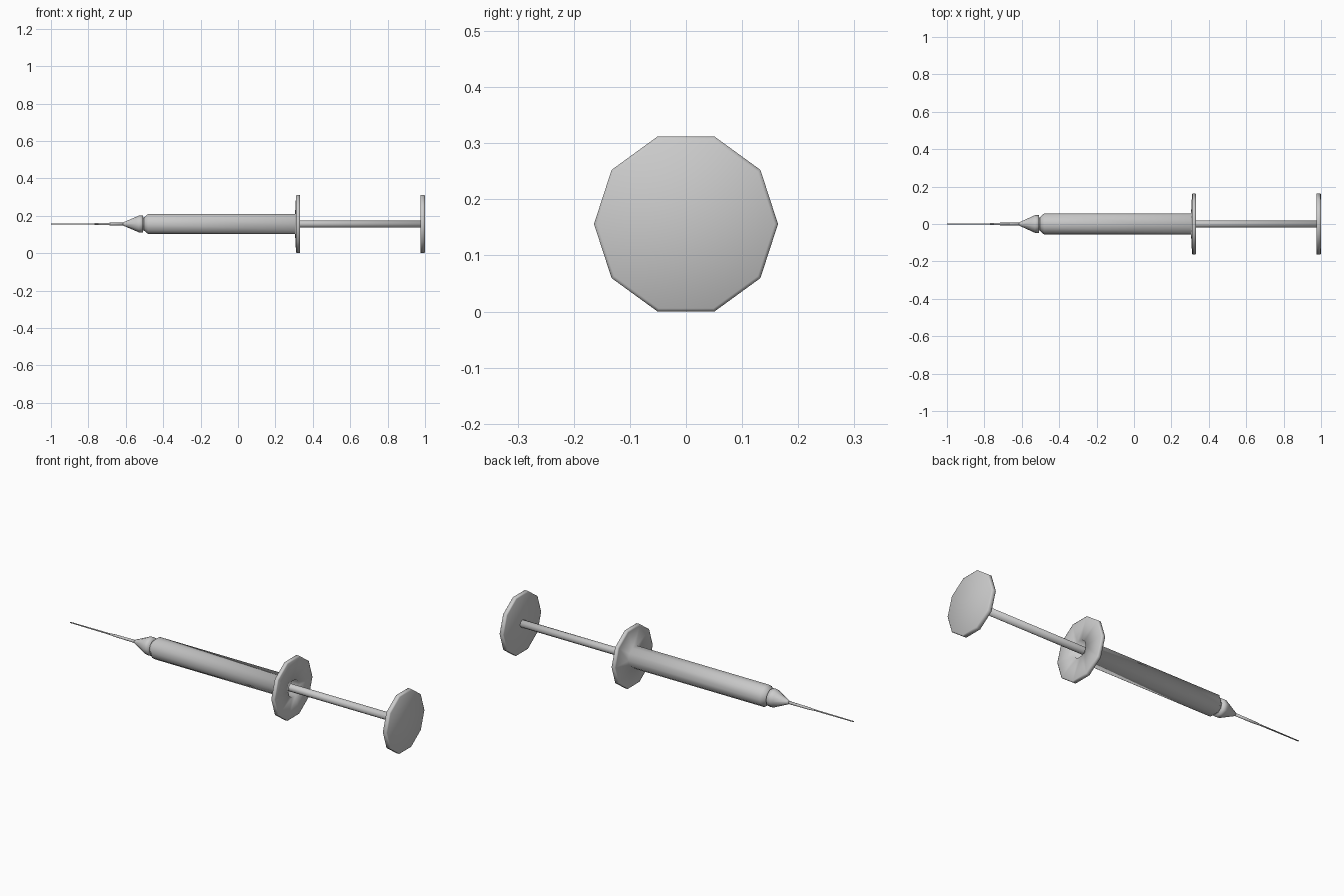
import bpy, bmesh, math

if "Cube" in bpy.data.objects:
    bpy.data.objects.remove(bpy.data.objects["Cube"])

SIDES = 10
AXIS_Z = 0.156


def lathe(name, profile, cap_start=True, cap_end=True):
    """Revolve (x, radius) points around the long axis of the syringe."""
    bm = bmesh.new()
    rings = []
    for x, r in profile:
        ring = []
        for i in range(SIDES):
            a = 2 * math.pi * i / SIDES
            ring.append(bm.verts.new((x, r * math.cos(a), AXIS_Z + r * math.sin(a))))
        rings.append(ring)
    for a, b in zip(rings, rings[1:]):
        for i in range(SIDES):
            j = (i + 1) % SIDES
            bm.faces.new((a[i], a[j], b[j], b[i]))
    if cap_start:
        bm.faces.new(rings[0])
    if cap_end:
        bm.faces.new(rings[-1])
    bmesh.ops.recalc_face_normals(bm, faces=bm.faces)
    mesh = bpy.data.meshes.new(name)
    bm.to_mesh(mesh)
    bm.free()
    for p in mesh.polygons:
        p.use_smooth = True
    obj = bpy.data.objects.new(name, mesh)
    bpy.context.collection.objects.link(obj)
    return obj


# Hollow barrel with finger flange; the profile returns down the bore
lathe("barrel", [
    (-0.505, 0.035), (-0.495, 0.043), (-0.48, 0.057), (0.305, 0.057),
    (0.31, 0.155), (0.313, 0.164), (0.329, 0.164), (0.332, 0.158),
    (0.332, 0.046), (-0.45, 0.046)])

# Needle hub: collar and cone
lathe("needle_hub", [
    (-0.495, 0.036), (-0.507, 0.036), (-0.509, 0.047), (-0.53, 0.047),
    (-0.545, 0.040), (-0.605, 0.013), (-0.615, 0.008)])

# Tapered needle
lathe("needle", [(-0.61, 0.008), (-0.73, 0.0065), (-0.77, 0.004), (-1.0, 0.003)])

# Plunger rod and thumb disc
lathe("plunger_rod", [(-0.44, 0.02), (0.98, 0.02)])
lathe("thumb_disc", [(0.975, 0.158), (0.978, 0.164), (0.996, 0.164), (1.0, 0.158)])
